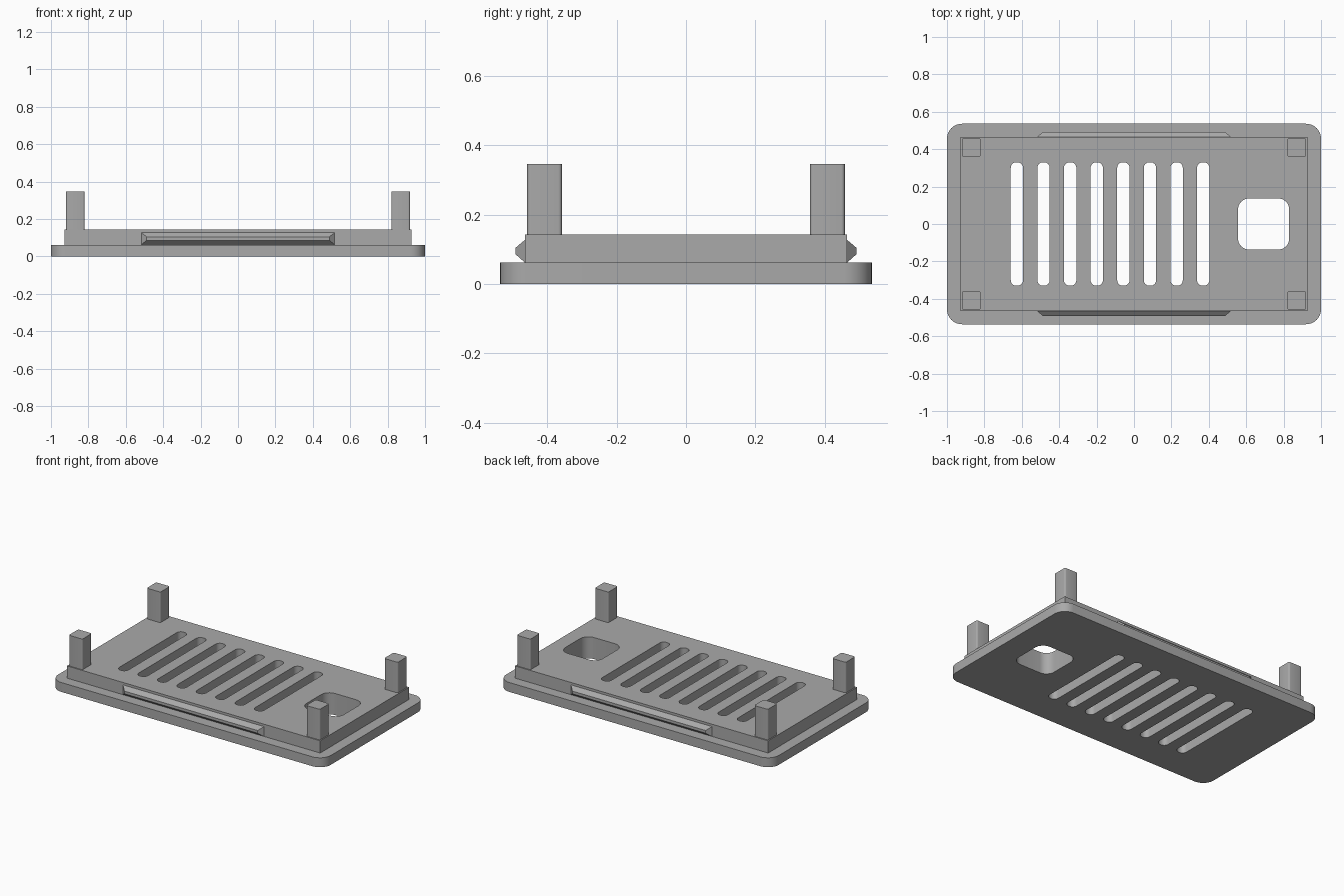
import bpy
import bmesh
import math

if "Cube" in bpy.data.objects:
    bpy.data.objects.remove(bpy.data.objects["Cube"], do_unlink=True)

grey = bpy.data.materials.new("plain grey")
grey.use_nodes = True
colour = (0.4, 0.4, 0.4, 1)
grey.diffuse_color = colour
grey.node_tree.nodes["Principled BSDF"].inputs["Base Color"].default_value = colour

BASE_TOP, PLATE_TOP, POST_TOP = 0.062, 0.143, 0.346
PLATE_X, PLATE_Y = 0.928, 0.465


def outline(cx, cy, w, d, r, steps=8):
    """Rounded rectangle, counter-clockwise."""
    if r == 0:
        return [(cx + sx * w / 2, cy + sy * d / 2)
                for sx, sy in ((1, 1), (-1, 1), (-1, -1), (1, -1))]
    points = []
    for i, (sx, sy) in enumerate(((1, 1), (-1, 1), (-1, -1), (1, -1))):
        for k in range(steps + 1):
            a = math.pi / 2 * (i + k / steps)
            points.append((cx + sx * (w / 2 - r) + r * math.cos(a),
                           cy + sy * (d / 2 - r) + r * math.sin(a)))
    return points


def add_prism(bm, points, z0, z1):
    low = [bm.verts.new((x, y, z0)) for x, y in points]
    high = [bm.verts.new((x, y, z1)) for x, y in points]
    bm.faces.new(low[::-1])
    bm.faces.new(high)
    n = len(points)
    for i in range(n):
        j = (i + 1) % n
        bm.faces.new((low[i], low[j], high[j], high[i]))


def finish(bm, name):
    bmesh.ops.recalc_face_normals(bm, faces=bm.faces)
    mesh = bpy.data.meshes.new(name)
    bm.to_mesh(mesh)
    bm.free()
    mesh.materials.append(grey)
    obj = bpy.data.objects.new(name, mesh)
    bpy.context.collection.objects.link(obj)
    return obj


def select(obj):
    bpy.ops.object.select_all(action='DESELECT')
    obj.select_set(True)
    bpy.context.view_layer.objects.active = obj


def smooth(obj):
    select(obj)
    bpy.ops.object.shade_smooth_by_angle(angle=math.radians(30))


def prism(name, points, z0, z1):
    bm = bmesh.new()
    add_prism(bm, points, z0, z1)
    return finish(bm, name)


# Cutter: eight vent slots and one cable opening
bm = bmesh.new()
for i in range(8):
    add_prism(bm, outline(-0.626 + i * 0.1423, 0, 0.066, 0.66, 0.03), -0.1, 0.3)
add_prism(bm, outline(0.693, 0, 0.274, 0.274, 0.06), -0.1, 0.3)
cutter = finish(bm, "opening_cutter")
cutter.hide_render = True

# Base flange and raised plate, both pierced
base = prism("base_flange", outline(0, 0, 2, 1.072, 0.08), 0, BASE_TOP)
plate = prism("raised_plate", outline(0, 0, 2 * PLATE_X, 2 * PLATE_Y, 0),
              BASE_TOP, PLATE_TOP)
for obj in (base, plate):
    cut = obj.modifiers.new("openings", 'BOOLEAN')
    cut.operation = 'DIFFERENCE'
    cut.solver = 'EXACT'
    cut.object = cutter
    select(obj)
    bpy.ops.object.modifier_apply(modifier=cut.name)
    smooth(obj)
bpy.data.objects.remove(cutter, do_unlink=True)

# Corner posts with softened vertical edges
for x_name, sx in (("left", 1), ("right", -1)):
    for y_name, sy in (("front", -1), ("back", 1)):
        post = prism(f"{y_name}_{x_name}_post",
                     outline(sx * 0.87, sy * 0.408, 0.1, 0.1, 0.01, 4),
                     PLATE_TOP, POST_TOP)
        smooth(post)

# Snap ridges: tapered bars on the long sides
for name, sy in (("front", -1), ("back", 1)):
    bm = bmesh.new()
    rings = []
    for y, half, z0, z1 in ((PLATE_Y, 0.517, BASE_TOP, 0.127),
                            (0.492, 0.488, 0.086, 0.104)):
        rings.append([bm.verts.new((x, sy * y, z)) for x, z in
                      ((-half, z0), (half, z0), (half, z1), (-half, z1))])
    inner, outer = rings
    bm.faces.new(inner)
    bm.faces.new(outer)
    for i in range(4):
        j = (i + 1) % 4
        bm.faces.new((inner[i], inner[j], outer[j], outer[i]))
    finish(bm, f"{name}_snap_ridge")
